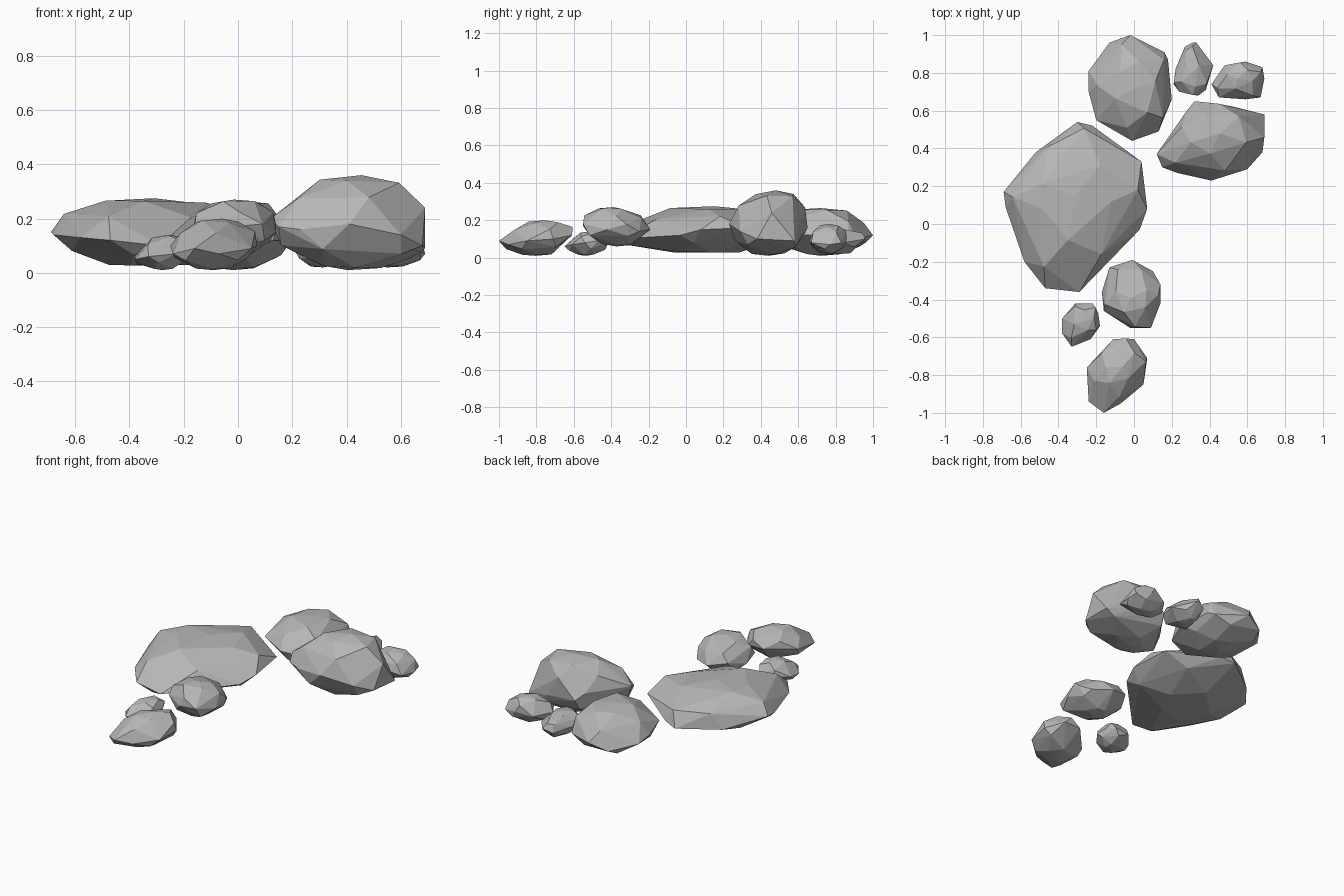
import bpy
import bmesh
import random
from mathutils import Vector

if "Cube" in bpy.data.objects:
    bpy.data.objects.remove(bpy.data.objects["Cube"], do_unlink=True)

# One plain stone colour
stone = bpy.data.materials.new("stone grey")
stone.use_nodes = True
grey = (0.47, 0.47, 0.47, 1)
stone.diffuse_color = grey
stone.node_tree.nodes["Principled BSDF"].inputs["Base Color"].default_value = grey

# Rings of a stone: girdle scale and height, from underside to crown
RINGS = ((.42, -.93), (.87, -.5), (.87, .56), (.52, .92))


def rock(name, girdle, low, high, crown=(0, 0), fullness=1, seed=1):
    """Faceted stone: a hull around its widest outline and shrunken rings.

    The girdle is in hundredths; crown shifts the top; fullness blunts the sides.
    """
    rng = random.Random(seed)
    rim = [Vector(p) / 100 for p in girdle]
    centre = Vector([(min(p[i] for p in rim) + max(p[i] for p in rim)) / 2
                     for i in range(3)])
    shift = Vector((*crown, 0))
    bm = bmesh.new()
    for p in rim:
        bm.verts.new(p)
    for k, (scale, level) in enumerate(RINGS):
        for i in range(k % 2, len(rim), 2):
            # Ring corners sit between girdle corners
            p = rim[i].lerp(rim[(i + 1) % len(rim)], rng.uniform(.2, .8))
            base = p.z
            p = centre + (p - centre) * scale * fullness * rng.uniform(.96, 1.04)
            if level > 0:
                p += shift * level
            reach = high - base if level > 0 else base - low
            p.z = base + level * reach * rng.uniform(.94, 1.03)
            bm.verts.new(p)
    # Crown and foot points
    bm.verts.new((*(centre + shift).xy, high))
    bm.verts.new((*centre.xy, low))

    hull = bmesh.ops.convex_hull(bm, input=bm.verts[:])
    loose = [v for v in hull["geom_interior"] if isinstance(v, bmesh.types.BMVert)]
    bmesh.ops.delete(bm, geom=loose, context="VERTS")
    # Merge nearly level triangles into broad facets
    bmesh.ops.dissolve_limit(bm, angle_limit=.1, verts=bm.verts[:], edges=bm.edges[:])
    bmesh.ops.recalc_face_normals(bm, faces=bm.faces[:])

    mesh = bpy.data.meshes.new(name)
    bm.to_mesh(mesh)
    bm.free()
    mesh.materials.append(stone)
    obj = bpy.data.objects.new(name, mesh)
    bpy.context.collection.objects.link(obj)
    return obj


# Broad slab in the middle
rock("slab_stone", [(-30, 54, 11), (-52, 38, 10), (-69, 17, 15), (-68, 9, 14),
                    (-58, -20, 13), (-47, -34, 12), (-29, -36, 10), (3, -3, 12),
                    (7, 8, 15), (4, 33, 16), (-22, 52, 13)],
     .02, .275, crown=(0, .06), seed=2)

# Stones at the back
rock("back_stone", [(-2, 100, 12), (-13, 96, 8), (-24, 81, 10), (-24, 70, 12),
                    (-20, 55, 14), (-1, 44, 14), (13, 49, 12), (20, 66, 12),
                    (18, 87, 12), (16, 91, 10)],
     .01, .265, crown=(.03, 0), seed=3)
rock("tall_stone", [(32, 65, 16), (53, 62, 13), (69, 58, 9), (68, 38, 10),
                    (60, 29, 14), (41, 23, 18), (23, 27, 16), (15, 30, 17),
                    (12, 37, 20), (28, 60, 20)],
     .01, .36, crown=(.05, .04), fullness=1.06, seed=4)
rock("back_pebble_inner", [(31, 96, 10), (27, 94, 8), (22, 82, 9), (21, 74, 8),
                           (24, 70, 10), (34, 68, 9), (38, 71, 10), (42, 84, 8),
                           (33, 96, 10)],
     .02, .16, crown=(-.01, -.02), fullness=1.06, seed=5)
rock("back_pebble_outer", [(59, 86, 10), (48, 84, 9), (41, 74, 10), (45, 67, 11),
                           (59, 66, 9), (67, 67, 8), (69, 77, 7), (68, 83, 8)],
     .02, .18, crown=(0, .01), fullness=1.06, seed=6)

# Stones at the front
rock("front_stone_inner", [(-1, -19, 15), (-13, -23, 18), (-17, -36, 14),
                           (-16, -46, 17), (-2, -55, 17), (9, -55, 18),
                           (14, -42, 15), (14, -32, 18), (10, -25, 14)],
     .06, .27, crown=(0, -.02), fullness=1.08, seed=7)
rock("front_pebble", [(-31, -42, 7), (-38, -50, 6), (-38, -58, 5), (-33, -65, 6),
                      (-23, -61, 7), (-18, -54, 8), (-19, -47, 9), (-22, -42, 8)],
     .01, .14, crown=(.02, .02), fullness=1.05, seed=8)
rock("front_stone_outer", [(-11, -61, 12), (-25, -76, 10), (-25, -82, 9),
                           (-24, -94, 7), (-16, -100, 9), (-7, -95, 7),
                           (5, -85, 9), (7, -71, 10), (0, -61, 12)],
     .01, .2, crown=(.03, .05), fullness=1.05, seed=9)
